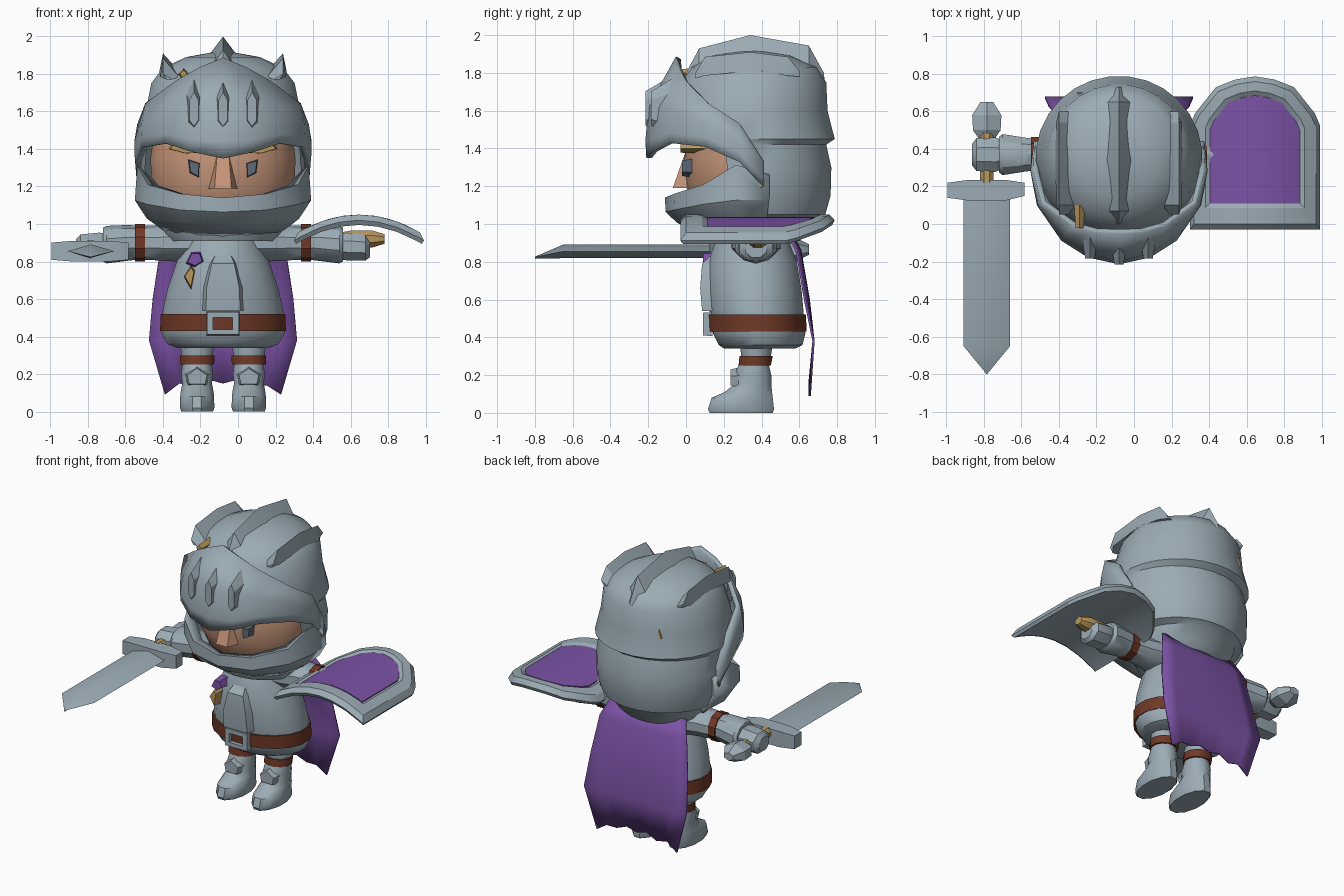
import bpy, bmesh, math

if "Cube" in bpy.data.objects:
    bpy.data.objects.remove(bpy.data.objects["Cube"])

CX = -0.08  # the figure's own middle line


def material(name, rgb):
    m = bpy.data.materials.new(name)
    m.diffuse_color = (*rgb, 1)
    m.use_nodes = True
    m.node_tree.nodes["Principled BSDF"].inputs["Base Color"].default_value = m.diffuse_color
    return m


STEEL = material("steel", (0.33, 0.41, 0.46))
PURPLE = material("purple_cloth", (0.20, 0.085, 0.38))
BROWN = material("brown_leather", (0.16, 0.04, 0.02))
SKIN = material("skin", (0.56, 0.30, 0.19))
GOLD = material("gold", (0.50, 0.32, 0.11))
EYE = material("dark_eye", (0.12, 0.15, 0.19))


def make(name, verts, faces, mat, angle=35, solid=0, offset=0):
    me = bpy.data.meshes.new(name)
    me.from_pydata(verts, [], faces)
    bm = bmesh.new()
    bm.from_mesh(me)
    bmesh.ops.recalc_face_normals(bm, faces=bm.faces)
    bm.to_mesh(me)
    bm.free()
    me.materials.append(mat)
    for p in me.polygons:
        p.use_smooth = True
    me.set_sharp_from_angle(angle=math.radians(angle))
    ob = bpy.data.objects.new(name, me)
    bpy.context.collection.objects.link(ob)
    if solid:
        s = ob.modifiers.new("thickness", 'SOLIDIFY')
        s.thickness, s.offset = solid, offset
    return ob


def loft(name, loops, mat, caps=True, closed=False, angle=35, keep=None):
    """Skin a row of equal closed loops."""
    n, verts = len(loops[0]), [p for l in loops for p in l]
    k = len(loops)
    faces = [(i * n + j, i * n + (j + 1) % n, (i + 1) % k * n + (j + 1) % n, (i + 1) % k * n + j)
             for i in range(k if closed else k - 1) for j in range(n)]
    if keep:
        faces = [f for f in faces if keep([sum(verts[v][c] for v in f) / 4 for c in range(3)])]
    if caps and not closed:
        faces += [tuple(range(n)), tuple((k - 1) * n + j for j in range(n))]
    return make(name, verts, faces, mat, angle)


def ring(axis, pos, a, b, ra, rb, n=12):
    """Ellipse across an axis; a, b are centres on the other two axes in order."""
    out = []
    for j in range(n):
        t = 2 * math.pi * (j + 0.5) / n
        p = [a + ra * math.cos(t), b + rb * math.sin(t)]
        p.insert('xyz'.index(axis), pos)
        out.append(tuple(p))
    return out


def stack(name, rows, mat, x=CX, n=16, **kw):
    """Upright body from rows of height, half width, front y, back y."""
    return loft(name, [ring('z', z, x, (f + b) / 2, w, (b - f) / 2, n) for z, w, f, b in rows], mat, **kw)


def prism(name, pts, y0, y1, mat, taper=1.0):
    """Front-facing outline in x, z; the front end can taper."""
    mx, mz = (sum(p[i] for p in pts) / len(pts) for i in (0, 1))
    front = [(mx + (x - mx) * taper, y0, mz + (z - mz) * taper) for x, z in pts]
    return loft(name, [front, [(x, y1, z) for x, z in pts]], mat, angle=20)


def sheet(name, cols, mat, solid, offset=0):
    n = len(cols[0])
    faces = [(i * n + j, (i + 1) * n + j, (i + 1) * n + j + 1, i * n + j + 1)
             for i in range(len(cols) - 1) for j in range(n - 1)]
    return make(name, [p for c in cols for p in c], faces, mat, 30, solid, offset)


def wrap(name, table):
    """Curved plate around the head: rows of angle and (radius, height) pairs, mirrored."""
    rows = [(-a, p) for a, p in reversed(table[1:])] + table
    cols = [[(CX + r * math.sin(math.radians(a)), 0.33 - r * math.cos(math.radians(a)), z) for r, z in p]
            for a, p in rows]
    return sheet(name, cols, STEEL, 0.03)


# helmet shell with the face left open
def shell_keep(c):
    side = math.degrees(math.atan2(abs(c[0] - CX), 0.33 - c[1]))
    return not (1.05 < c[2] < 1.45 and side < 70)


stack("helmet", [(.91, .29, .10, .60), (.95, .32, .08, .64), (1.03, .34, .05, .70), (1.05, .40, -.02, .74),
                 (1.15, .435, -.05, .768), (1.30, .44, -.06, .772), (1.42, .43, -.07, .745),
                 (1.45, .445, -.08, .79), (1.6, .415, -.08, .752), (1.75, .385, -.03, .745),
                 (1.83, .325, .03, .69), (1.89, .20, .13, .56), (1.915, .06, .28, .42)],
      STEEL, n=28, keep=shell_keep)

# face
stack("face", [(1.0, .2, .12, .5), (1.08, .33, .04, .6), (1.2, .385, .0, .62), (1.35, .39, -.01, .62),
               (1.5, .37, .02, .62)], SKIN, n=24)
v = [(CX - .08, .02, 1.19), (CX + .08, .02, 1.19), (CX - .045, -.07, 1.19), (CX + .045, -.07, 1.19),
     (CX - .03, 0, 1.39), (CX + .03, 0, 1.39)]
make("nose", v, [(0, 1, 3, 2), (2, 3, 5, 4), (0, 2, 4), (1, 3, 5), (0, 1, 5, 4)], SKIN)
for s, side in ((-1, "left"), (1, "right")):
    prism(side + "_eye", [(CX + s * x, z) for x, z in ((.19, 1.35), (.12, 1.33), (.125, 1.24), (.18, 1.27))],
          -.02, .07, EYE, 0.75)
    prism(side + "_brow", [(CX + s * x, z) for x, z in ((.10, 1.38), (.12, 1.41), (.27, 1.43), (.29, 1.40), (.2, 1.375))],
          -.03, .12, GOLD, 0.9)

# visor and chin guard
wrap("visor", [(0, [(.525, 1.35), (.53, 1.44), (.515, 1.62), (.37, 1.88)]),
               (18, [(.52, 1.385), (.52, 1.45), (.50, 1.62), (.385, 1.83)]),
               (36, [(.50, 1.43), (.505, 1.48), (.485, 1.60), (.41, 1.76)]),
               (62, [(.475, 1.41), (.48, 1.46), (.475, 1.54), (.455, 1.64)]),
               (84, [(.455, 1.33), (.46, 1.38), (.46, 1.44), (.445, 1.53)]),
               (100, [(.45, 1.2), (.45, 1.24), (.45, 1.28), (.445, 1.33)])])
wrap("chin_guard", [(0, [(.39, 1.12), (.43, 1.13), (.425, 1.07), (.37, 1.02), (.22, .94)]),
                    (30, [(.39, 1.14), (.44, 1.15), (.44, 1.08), (.38, 1.02), (.22, .94)]),
                    (60, [(.40, 1.19), (.455, 1.20), (.455, 1.11), (.39, 1.03), (.24, .94)]),
                    (82, [(.42, 1.26), (.455, 1.30), (.46, 1.13), (.40, 1.04), (.26, .94)]),
                    (104, [(.42, 1.24), (.45, 1.25), (.455, 1.13), (.41, 1.05), (.28, .94)])])

# raised slats on the visor
for i, (dx, y) in enumerate(((-.155, -.145), (0, -.175), (.155, -.145))):
    x = CX + dx
    prism("visor_slat_%d" % (i + 1), [(x, 1.45), (x + .045, 1.51), (x + .045, 1.7), (x, 1.78), (x - .045, 1.7),
                                      (x - .045, 1.51)], y - .04, y + .09, STEEL, 0.55)


# crest fins running front to back
def fin(name, x, rows, lean):
    loft(name, [[(x - w, y, z - d), (x + lean, y, z), (x + w, y, z - d)] for y, z, w, d in rows], STEEL, angle=25)


fin("centre_crest", CX, [(.0, 1.80, .02, .03), (.07, 1.93, .065, .10), (.34, 2.0, .075, .10), (.65, 1.945, .07, .12),
                         (.73, 1.8, .05, .12), (.75, 1.58, .01, .06)], 0)
for s in (-1, 1):
    fin("side_crest", CX + s * .285, [(.05, 1.80, .015, .03), (.1, 1.885, .05, .10), (.34, 1.91, .055, .10),
                                      (.54, 1.885, .05, .10), (.6, 1.81, .015, .03)], s * .035)
    # helmet hinge rivet
    loft("hinge", [ring('x', CX + s * .40, .4, 1.22, .02, .04, 6), ring('x', CX + s * .458, .4, 1.22, .015, .03, 6)], GOLD)
prism("helmet_stud", [(-.32, 1.8), (-.29, 1.83), (-.26, 1.8), (-.29, 1.76)], -.02, .1, GOLD, 0.7)
prism("back_stud", [(-.30, 1.58), (-.28, 1.64), (-.26, 1.58), (-.28, 1.54)], .60, .70, GOLD)

# torso, belt, chest plate
stack("torso", [(.34, .25, .2, .58), (.36, .30, .17, .62), (.42, .335, .14, .635), (.54, .325, .12, .625),
                (.65, .30, .11, .615), (.8, .25, .115, .59), (.9, .20, .15, .55), (.97, .17, .18, .52)], STEEL, n=20)
stack("belt", [(.43, .34, .115, .642), (.52, .336, .11, .638)], BROWN, n=20)
loft("chest_plate", [[(CX - w, .2, z), (CX - w * .7, y, z), (CX + w * .7, y, z), (CX + w, .2, z)]
                     for z, w, y in ((.54, .13, .085), (.66, .125, .075), (.79, .085, .085), (.85, .05, .15))], STEEL, angle=20)
square = [(-1, -1), (1, -1), (1, 1), (-1, 1)]
loft("buckle", [[(CX + sx * w, y, .47 + sz * h) for sx, sz in square]
                for w, h, y in ((.088, .064, .14), (.085, .06, .09), (.052, .032, .09), (.052, .032, .14))],
     STEEL, closed=True)
prism("ribbon", [(-.28, .79), (-.25, .85), (-.20, .85), (-.18, .80), (-.23, .77)], .09, .17, PURPLE, 0.8)
prism("medal", [(-.29, .72), (-.25, .78), (-.23, .75), (-.25, .65)], .09, .16, GOLD, 0.8)

# cape
us = [-1, -.75, -.5, -.25, 0, .25, .5, .75, 1]
hem = [0, .06, .04, .08, .06, .08, .05, .05, 0]
cape = [(.97, .29, .55), (.86, .335, .605), (.6, .375, .65), (.38, .395, .675), (.09, .31, .655)]
sheet("cape", [[(CX + u * w, y - .02 * (u * u) * (z > .5), z + (h if z < .1 else 0)) for z, w, y in cape]
               for u, h in zip(us, hem)], PURPLE, 0.012)

# legs and arms
for s, side in ((-1, "left"), (1, "right")):
    x = CX + s * .138
    stack(side + "_boot", [(0, .088, .12, .465), (.02, .095, .11, .472), (.08, .094, .13, .465), (.11, .09, .2, .46),
                           (.15, .082, .25, .455), (.2, .088, .25, .455), (.26, .08, .28, .44)], STEEL, x, 12)
    stack(side + "_knee_strap", [(.25, .094, .275, .452), (.3, .096, .28, .462)], BROWN, x, 12)
    stack(side + "_thigh", [(.29, .085, .29, .45), (.4, .1, .28, .47)], STEEL, x, 12)
    prism(side + "_shin_plate", [(x - .06, .13), (x + .06, .13), (x + .075, .2), (x, .25), (x - .075, .2)],
          .235, .32, STEEL, 0.7)

    def arm(name, rows, mat, n=10):
        loft(side + name, [ring('x', CX + s * d, .37, z, ry, rz, n) for d, z, ry, rz in rows], mat)

    arm("_shoulder", [(.1, .9, .14, .10), (.24, .9, .13, .10), (.33, .9, .105, .095), (.43, .9, .095, .09)], STEEL)
    arm("_arm_strap", [(.415, .9, .1, .1), (.468, .9, .1, .1)], BROWN)
    arm("_forearm", [(.46, .9, .09, .09), (.5, .9, .095, .095), (.62, .89, .115, .1), (.64, .89, .1, .09)], STEEL)
    arm("_hand", [(.62, .88, .08, .075), (.66, .88, .1, .08), (.76, .875, .095, .075), (.785, .87, .06, .05)], STEEL, 8)

# sword
SX, SZ = -.785, .855
loft("sword_blade", [[(SX - w, y, SZ - dz), (SX, y, SZ - .036 - dz * .1), (SX + w, y, SZ - dz), (SX, y, SZ + h)]
                     for y, w, h, dz in ((.16, .125, .036, 0), (-.65, .125, .036, 0), (-.80, .002, -.028, .03))],
     STEEL, angle=60)
loft("sword_guard", [[(SX + x, y0, SZ - h), (SX + x, y1, SZ - h), (SX + x, y1, SZ + h), (SX + x, y0, SZ + h)]
                     for x, y0, y1, h in ((-.21, .14, .22, .046), (-.1, .125, .235, .055), (.1, .125, .235, .055),
                                          (.2, .15, .22, .046))], STEEL, angle=20)
loft("sword_grip", [ring('y', y, SX, SZ + .02, .04, .04, 8) for y in (.22, .52)], GOLD)
loft("sword_pommel", [ring('y', y, SX, SZ + .01, r, r * .7, 6) for y, r in ((.45, .045), (.5, .085), (.58, .09), (.65, .04))],
     STEEL, angle=20)

# shield, bowed across its width
SHX = .645
cols = [(-1, .68), (-.92, .76), (-.6, .93), (-.3, .98), (0, 1), (.3, .98), (.6, .93), (.92, .76), (1, .68)]


def outline(hw, y0, y1, dz):
    pts = [(u, 0) for u, _ in cols] + list(reversed(cols))
    return [(SHX + u * hw, y0 + (y1 - y0) * t, 1.05 + dz - .9 * (u * hw) ** 2) for u, t in pts]


def slab(name, hw, y0, y1, low, high, mat):
    verts = outline(hw, y0, y1, low) + outline(hw, y0, y1, high)
    n = len(cols) * 2
    faces = [(j, (j + 1) % n, n + (j + 1) % n, n + j) for j in range(n)]
    faces += [(k + j, k + j + 1, k + n - 2 - j, k + n - 1 - j) for k in (0, n) for j in range(len(cols) - 1)]
    return make(name, verts, faces, mat)


slab("shield_board", .335, -.01, .77, -.055, -.02, STEEL)
slab("shield_panel", .24, .11, .685, -.021, -.012, PURPLE)
loft("shield_rim", [outline(.335, -.015, .775, -.055), outline(.347, -.03, .787, -.03), outline(.325, .0, .76, .0),
                    outline(.265, .085, .71, .0), outline(.238, .115, .682, -.02)], STEEL, caps=False, angle=25)
loft("shield_handle", [ring('x', x, .38, z, r, r * .8, 8) for x, z, r in ((.53, .93, .03), (.6, .92, .06), (.72, .92, .06),
                                                                        (.78, .92, .035))], GOLD)
